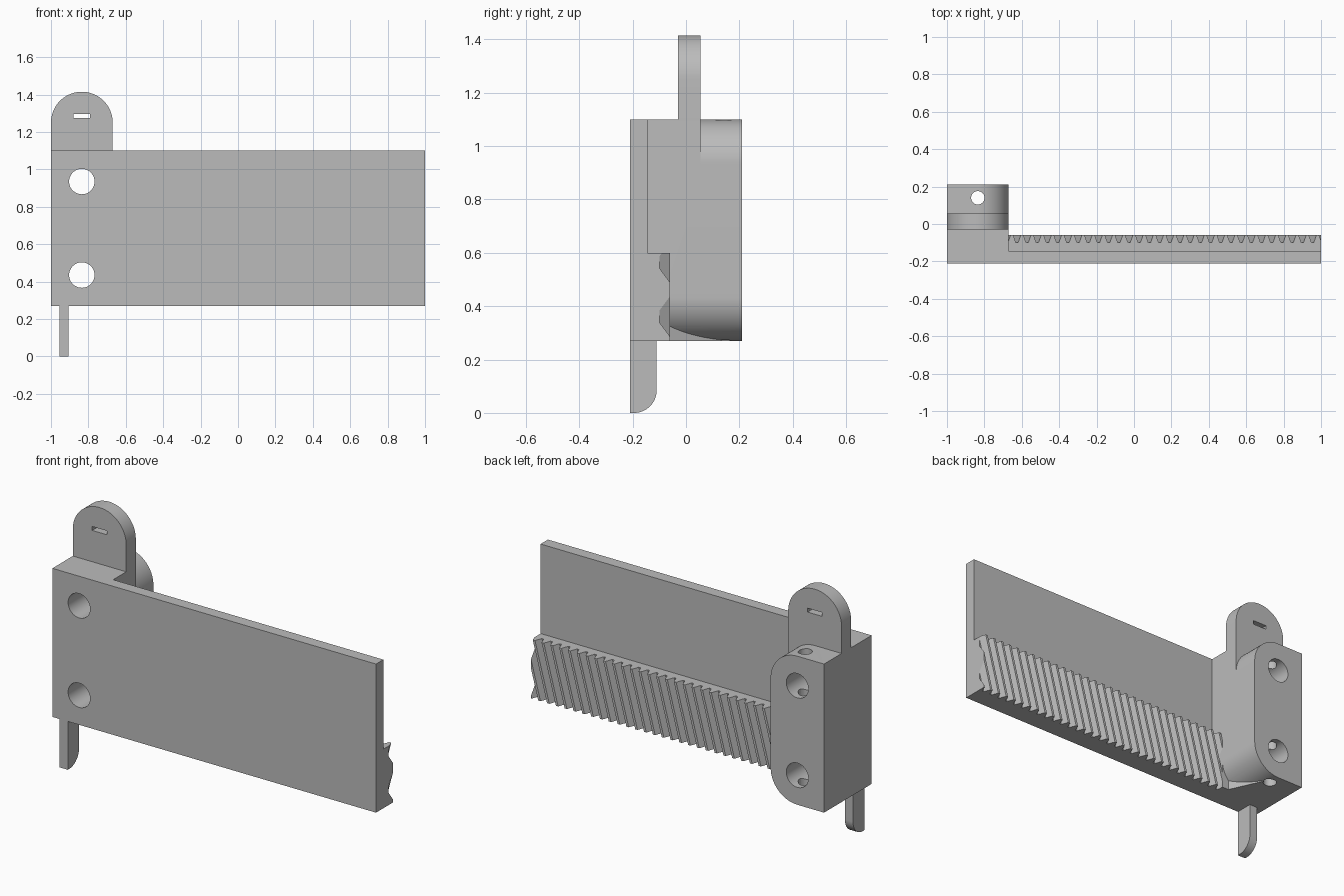
import bpy, bmesh
from math import sin, cos, pi, radians
from mathutils import Vector

cube = bpy.data.objects.get("Cube")
if cube:
    bpy.data.objects.remove(cube, do_unlink=True)

grey = bpy.data.materials.new("plain grey")
grey.use_nodes = True
colour = (0.5, 0.5, 0.5, 1)
grey.diffuse_color = colour
grey.node_tree.nodes["Principled BSDF"].inputs["Base Color"].default_value = colour


def arc(cx, cy, r, start, end, steps=24):
    angles = [radians(start + (end - start) * i / steps) for i in range(steps + 1)]
    return [(cx + r * cos(a), cy + r * sin(a)) for a in angles]


def prism(name, profile, axis, low, high, shear=0.0):
    """Extrude a 2D profile along an axis, optionally leaning it along x."""
    place = {"x": lambda u, v, w: (w, u, v),
             "y": lambda u, v, w: (u, w, v),
             "z": lambda u, v, w: (u, v, w)}[axis]
    bm = bmesh.new()
    base = [bm.verts.new(place(u, v, low)) for u, v in profile]
    top = [bm.verts.new(place(u + shear, v, high)) for u, v in profile]
    bm.faces.new(base)
    bm.faces.new(top[::-1])
    for i in range(len(profile)):
        j = (i + 1) % len(profile)
        bm.faces.new((base[i], top[i], top[j], base[j]))
    bmesh.ops.recalc_face_normals(bm, faces=bm.faces)
    mesh = bpy.data.meshes.new(name)
    bm.to_mesh(mesh)
    bm.free()
    obj = bpy.data.objects.new(name, mesh)
    mesh.materials.append(grey)
    bpy.context.collection.objects.link(obj)
    return obj


def cut(target, cutter):
    mod = target.modifiers.new("cut", "BOOLEAN")
    mod.operation = "DIFFERENCE"
    mod.solver = "EXACT"
    mod.object = cutter
    bpy.context.view_layer.objects.active = target
    bpy.ops.object.modifier_apply(modifier=mod.name)
    bpy.data.objects.remove(cutter, do_unlink=True)


# Main dimensions
left, right = -1.0, -0.67
mid, radius = -0.835, 0.165
front, back = -0.21, 0.21
plate_back, rack_back = -0.145, -0.06
bottom, top = 0.27, 1.1
rack_top = 0.6
tab_front, tab_back = -0.03, 0.055
hole_heights = (0.435, 0.935)

# Plate and deep mounting block in one L-shaped body
body = prism("plate_and_block",
             [(left, front), (1, front), (1, plate_back), (right, plate_back),
              (right, back), (left, back)], "z", bottom, top)

# Rounded corners on the inner side of the block
lower_corner = prism("lower_corner_cutter",
                     arc(mid, hole_heights[0], radius, -90, 0)
                     + [(-0.6, hole_heights[0]), (-0.6, 0.2), (mid, 0.2)],
                     "y", rack_back, 0.3)
wedge = prism("wedge_keeper", [(-0.694, -0.1), (-0.899, 0.35), (-1.1, 0.35), (-1.1, -0.1)],
              "z", 0.1, 0.5)
cut(lower_corner, wedge)
cut(body, lower_corner)
upper_corner = prism("upper_corner_cutter",
                     arc(mid, hole_heights[1], radius, 0, 90)
                     + [(mid, 1.2), (-0.6, 1.2), (-0.6, hole_heights[1])],
                     "y", tab_back, 0.3)
cut(body, upper_corner)

# Bolt holes front to back, and a thin pin hole top to bottom
for z in hole_heights:
    cut(body, prism("bolt_cutter", arc(mid, z, 0.068, 0, 352.5, 47), "y", -0.4, 0.4))
cut(body, prism("pin_cutter", arc(mid, 0.14, 0.036, 0, 345, 23), "z", 0, 1.3))

# Round-topped tab with a slot
tab = prism("tab", [(left, top), (right, top)] + arc(mid, 1.25, radius, 0, 180, 36),
            "y", tab_front, tab_back)
cut(tab, prism("slot_cutter", [(-0.88, 1.275), (-0.79, 1.275), (-0.79, 1.297), (-0.88, 1.297)],
               "y", -0.2, 0.2))

# Peg under the block, rounded at its back lower corner
peg = prism("peg", [(front, bottom), (front, 0)] + arc(-0.195, 0.085, 0.085, -90, 0)
            + [(-0.11, bottom)], "x", -0.955, -0.905)

# Slanted toothed rack: trapezoid grooves leaned along x, then trimmed at both ends
pitch, depth = 0.0545, 0.04
mouth, root = 0.0405, 0.0117
lean = (rack_top - bottom) * 0.268
first = 1.0094 - lean - 33 * pitch
outline = [(first - pitch, plate_back - 0.01), (first - pitch, rack_back)]
for i in range(38):
    x = first + i * pitch
    outline += [(x - mouth / 2, rack_back), (x - root / 2, rack_back - depth),
                (x + root / 2, rack_back - depth), (x + mouth / 2, rack_back)]
end = first + 38 * pitch
outline += [(end, rack_back), (end, plate_back - 0.01)]
rack = prism("toothed_rack", outline, "z", bottom, rack_top, lean)
bm = bmesh.new()
bm.from_mesh(rack.data)
for x, side in ((right, -1), (1, 1)):
    result = bmesh.ops.bisect_plane(bm, geom=bm.verts[:] + bm.edges[:] + bm.faces[:],
                                    plane_co=Vector((x, 0, 0)), plane_no=Vector((side, 0, 0)),
                                    clear_outer=True)
    rim = [e for e in result["geom_cut"] if isinstance(e, bmesh.types.BMEdge)]
    bmesh.ops.triangle_fill(bm, edges=rim, use_beauty=True)
bmesh.ops.recalc_face_normals(bm, faces=bm.faces)
bm.to_mesh(rack.data)
bm.free()

# Smooth the curved walls, keep the edges sharp
for obj in bpy.context.view_layer.objects:
    obj.select_set(obj in (body, tab, peg))
bpy.context.view_layer.objects.active = body
bpy.ops.object.shade_smooth_by_angle(angle=radians(30))
